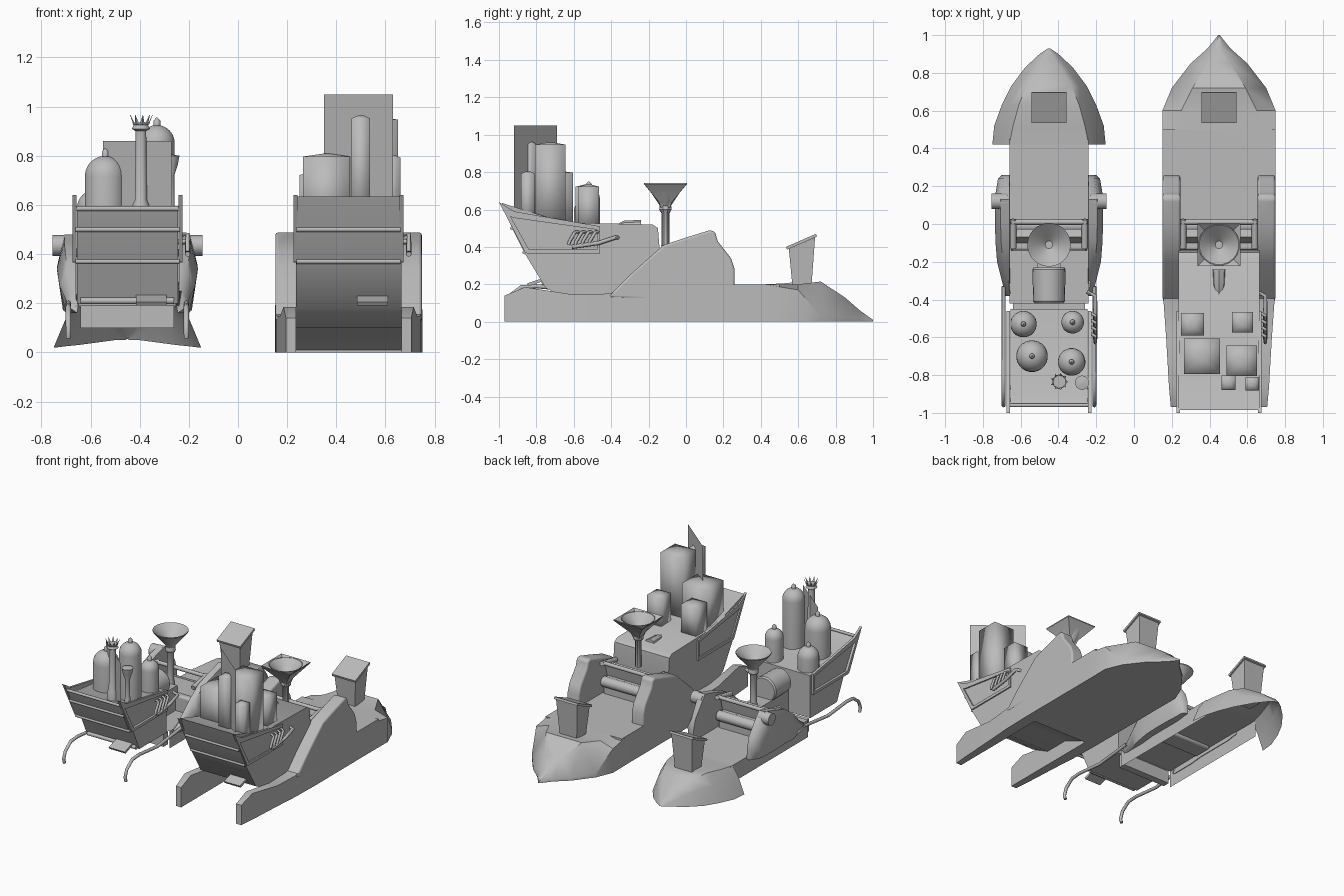
import bpy, bmesh, math
from mathutils import Vector

cube = bpy.data.objects.get("Cube")
if cube:
    bpy.data.objects.remove(cube, do_unlink=True)

grey = bpy.data.materials.new("plain grey")
grey.use_nodes = True
GREY = (0.5, 0.5, 0.5, 1)
grey.diffuse_color = GREY
grey.node_tree.nodes["Principled BSDF"].inputs["Base Color"].default_value = GREY


def finish(name, bm, smooth=35, bevel=0):
    bmesh.ops.recalc_face_normals(bm, faces=bm.faces)
    mesh = bpy.data.meshes.new(name)
    bm.to_mesh(mesh)
    bm.free()
    mesh.materials.append(grey)
    ob = bpy.data.objects.new(name, mesh)
    bpy.context.collection.objects.link(ob)
    bpy.ops.object.select_all(action="DESELECT")
    ob.select_set(True)
    bpy.context.view_layer.objects.active = ob
    if bevel:
        mod = ob.modifiers.new("Rounding", "BEVEL")
        mod.width, mod.segments = bevel, 3
    bpy.ops.object.shade_smooth_by_angle(angle=math.radians(smooth))
    return ob


def loft(name, rings, closed=True, caps=True, **kw):
    """Skin a list of equally long point rings."""
    bm = bmesh.new()
    rows = [[bm.verts.new(p) for p in ring] for ring in rings]
    n = len(rows[0])
    for a, b in zip(rows, rows[1:]):
        for i in range(n if closed else n - 1):
            j = (i + 1) % n
            bm.faces.new((a[i], a[j], b[j], b[i]))
    if caps:
        bm.faces.new(rows[0])
        bm.faces.new(rows[-1])
    return finish(name, bm, **kw)


def prism(name, profile, x0, x1, **kw):
    """Extrude a (y, z) profile across x."""
    return loft(name, [[(x, y, z) for y, z in profile] for x in (x0, x1)], **kw)


def box(name, x0, x1, y0, y1, z0, z1, **kw):
    return prism(name, [(y0, z0), (y1, z0), (y1, z1), (y0, z1)], x0, x1, **kw)


def lathe(name, x, y, profile, sides=24, **kw):
    """Spin (radius, z) points; four sides give a square tower."""
    k = math.sqrt(2) if sides == 4 else 1
    turn = math.tau / sides
    return loft(name, [[(x + k * r * math.cos((i + .5) * turn), y + k * r * math.sin((i + .5) * turn), z)
                        for i in range(sides)] for r, z in profile], **kw)


def barrel(name, x, z, profile, sides):
    """Spin (y, radius) points about an axis along y."""
    angles = [math.tau * k / sides for k in range(sides)]
    return loft(name, [[(x + r * math.cos(a), y, z + r * math.sin(a)) for a in angles] for y, r in profile])


def tube(name, points, r, sides=8):
    rings = []
    pts = [Vector(p) for p in points]
    for i, p in enumerate(pts):
        d = (pts[min(i + 1, len(pts) - 1)] - pts[max(i - 1, 0)]).normalized()
        u = d.orthogonal().normalized() if i == 0 else (u - d * u.dot(d)).normalized()
        v = d.cross(u)
        rings.append([p + r * (math.cos(a) * u + math.sin(a) * v)
                      for a in (math.tau * k / sides for k in range(sides))])
    return loft(name, rings, smooth=50)


def dome(r, base, top, steps=6, point=0.03):
    """Cylinder with a hemispherical roof and a small finial."""
    arc = [(r * math.cos(a), top - r + r * math.sin(a))
           for a in (math.pi / 2 * i / steps for i in range(steps))]
    return [(r, base)] + arc + [(.014, top - .002), (.014, top + point * .6), (.003, top + point)]


# Parts shared by both sleds
def common_parts(cx, tag, plate_top):
    # storage box with slanted lid on the bow
    loft(tag + "_bow_box", [[(cx - w, y0, z0), (cx + w, y0, z0), (cx + w, y1, z1), (cx - w, y1, z1)]
                            for w, y0, z0, y1, z1 in ((.065, .57, .18, .67, .18), (.082, .55, .39, .69, .45))])
    prism(tag + "_bow_lid", [(.54, .385), (.70, .455), (.695, .47), (.535, .4)], cx - .092, cx + .092)
    # bench with rolled front and low back
    box(tag + "_seat", cx - .2, cx + .2, -.14, 0, .18, .31, bevel=.015)
    tube(tag + "_seat_roll", [(cx - .2, -.01, .28), (cx + .2, -.01, .28)], .035, 14)
    prism(tag + "_seat_back", [(-.14, .2), (-.07, .2), (-.03, .39), (-.07, .4)], cx - .2, cx + .2)
    tube(tag + "_back_rail", [(cx - .2, .01, .42), (cx + .2, .01, .42)], .014)
    for s in (-1, 1):
        tube(tag + "_arm_post", [(cx + s * .19, .025, .42), (cx + s * .19, -.13, .39)], .017)
    # diagonal back plate
    loft(tag + "_back_plate", [[(cx - .1, -.69, z), (cx + .18, -.92, z)] for z in (.5, plate_top)],
         closed=False, caps=False)
    # rear step
    prism(tag + "_rear_step", [(-.84, .19), (-.7, .24), (-.7, .255), (-.85, .205)], cx + .035, cx + .16)
    # side pipes
    x = cx + .245
    tube(tag + "_pipe", [(cx + .2, -.36, .45), (x, -.38, .45), (x, -.47, .42), (x, -.61, .4)], .011)
    for i in range(4):
        y = -.5 - i * .036
        tube(tag + "_pipe_hook", [(x, y - .02, .41), (x, y - .015, .43), (x, y + .015, .48), (x - .03, y + .03, .48)], .009)


def hull_trim(cx, tag, half):
    # slanted rails, transom ribs and corner posts
    for s in (-1, 1):
        a, b = sorted((cx + s * (half - .005), cx + s * (half + .012)))
        prism(tag + "_top_rail", [(-1, .64), (-.92, .59), (-.46, .51), (-.46, .49), (-.92, .555), (-.96, .57)], a, b)
        prism(tag + "_low_rail", [(-.86, .385), (-.85, .365), (-.46, .365), (-.46, .385)], a, b)
        prism(tag + "_corner_post", [(-1, .64), (-.97, .62), (-.83, .37), (-.86, .37)], a, b)
        prism(tag + "_front_post", [(-.475, .37), (-.46, .37), (-.46, .51), (-.475, .51)], a, b)
    for y, z in ((-.865, .37), (-.93, .5)):
        tube(tag + "_transom_rib", [(cx - half, y, z), (cx + half, y, z)], .01)


# Angular sled ------------------------------------------------------------
B = .45
common_parts(B, "angular", 1.05)
# solid base, closed bow and stem
box("angular_base", B - .298, B + .298, -.22, .5, 0, .2)
bow = [(.42, .298, .21, .2, .2), (.6, .3, .2, .2, .17), (.72, .25, .14, .215, .03), (.85, .15, .06, .13, .02),
       (.93, .06, .02, .06, .015), (1, .004, .002, .01, .005)]
loft("angular_bow", [[(B - w, y, 0), (B + w, y, 0), (B + w, y, e), (B + t, y, z),
                      (B - t, y, z), (B - w, y, e)] for y, w, t, z, e in bow], smooth=40)
# skis and side cowls
cowl = [(-.42, .13), (-.38, .17), (-.3, .25), (-.2, .34), (-.12, .41), (0, .45), (.13, .49), (.155, .48),
        (.17, .43), (.24, .34), (.26, .28), (.26, .15), (-.22, .12)]
for s in (-1, 1):
    skis = [(-.97, .255, .14), (-.86, .265, .185), (-.6, .28, .145), (-.42, .293, .15), (-.2, .298, .19)]
    loft("angular_ski", [[(B + s * .215, y, 0), (B + s * w, y, 0), (B + s * w, y, h), (B + s * .215, y, h)]
                         for y, w, h in skis])
    a, b = sorted((B + s * .205, B + s * .298))
    prism("angular_cowl", cowl, a, b, smooth=40, bevel=.012)
# stern hull with a belly running down into the base
prism("angular_hull", [(-.985, .635), (-.93, .5), (-.865, .37), (-.75, .18), (-.6, .1), (-.42, .1), (-.2, .0),
                       (-.13, .25), (-.15, .5), (-.18, .52), (-.65, .53)], B - .215, B + .215, smooth=45)
hull_trim(B, "angular", .212)
# square towers with shallow pointed roofs
for name, x, y, r, top in (("small_tower", .31, -.53, .06, .73), ("side_tower", .575, -.52, .055, .73),
                           ("wide_tower", .36, -.7, .095, .805), ("tall_tower", .57, -.725, .081, .955),
                           ("crown_tower", .5, -.84, .038, .96), ("thin_tower", .625, -.845, .036, .8)):
    lathe("angular_" + name, x, y, [(r, .48), (r, top - .008), (.012, top + .004)], 4, smooth=95)
# square funnel on a stalk
lathe("angular_stalk", B, -.11, [(.02, .4), (.02, .58), (.035, .6), (.03, .63)], 8)
lathe("angular_funnel", B, -.11, [(.025, .61), (.035, .64), (.113, .735), (.113, .742), (.02, .66)], 4)
lathe("angular_funnel_bowl", B, -.11, [(.03, .62), (.11, .738), (.105, .738), (.02, .66)], 20)
# flask lying on the deck
barrel("angular_flask", B, .505, [(-.24, .04), (-.33, .035), (-.36, .02), (-.43, .018)], 8)

# Rounded sled ------------------------------------------------------------
A = -.45
common_parts(A, "rounded", .86)
# open deck shell with flared bow
loft("rounded_deck", [[(A - .21, y, .08), (A - .21, y, .2), (A + .21, y, .2), (A + .21, y, .08)]
                      for y in (-.42, .45)], closed=False, caps=False)
box("rounded_cross_beam", A - .19, A + .19, -.46, -.41, .1, .19)
prow = [(.42, .3, .21, .2, .02), (.52, .29, .19, .205, .02), (.63, .25, .16, .215, .025), (.73, .2, .12, .2, .03),
        (.83, .125, .06, .14, .04), (.9, .05, .02, .08, .05), (.93, .006, .003, .055, .05)]
loft("rounded_bow", [[(A - w, y, e), (A - (w + t) / 2, y, e + (z - e) * .6), (A - t, y, z), (A + t, y, z),
                      (A + (w + t) / 2, y, e + (z - e) * .6), (A + w, y, e)] for y, w, t, z, e in prow],
     closed=False, caps=False, smooth=50)
# tapering cowls with curled knobs, and hooked skids
arch = [(-.38, .23, .16, .19), (-.3, .25, .16, .25), (-.2, .275, .16, .34), (-.1, .283, .17, .41),
        (.02, .287, .17, .45), (.13, .285, .17, .48), (.17, .282, .17, .43), (.24, .27, .18, .34), (.26, .25, .18, .27)]
for s in (-1, 1):
    loft("rounded_cowl", [[(A + s * .205, y, lo), (A + s * (w - .025), y, lo), (A + s * w, y, lo * .4 + hi * .6),
                           (A + s * (w - .03), y, hi), (A + s * .21, y, hi)] for y, w, lo, hi in arch], smooth=60)
    tube("rounded_cowl_knob", [(A + s * x, .12, .435) for x in (.22, .29, .305)], .042, 14)
    x = A + s * .24
    tube("rounded_skid", [(x, -.33, .2), (x, -.6, .17), (x, -.8, .19), (x, -.88, .185), (x, -.94, .14),
                          (x, -.96, .09), (x, -.95, .06)], .011)
# stern bin
prism("rounded_bin", [(-.96, .575), (-.93, .5), (-.865, .37), (-.83, .37), (-.75, .2), (-.45, .2), (-.45, .5),
                      (-.9, .55)], A - .205, A + .205)
hull_trim(A, "rounded", .212)
tube("rounded_bin_lip", [(A - .21, -.96, .585), (A + .21, -.96, .585)], .01)
tube("rounded_bin_sill", [(A - .19, -.76, .21), (A + .19, -.76, .21)], .014)
# domed tanks
for name, x, y, r, top in (("wide_tank", -.54, -.7, .084, .8), ("tall_tank", -.33, -.73, .073, .925),
                           ("side_tank", -.325, -.52, .06, .72), ("small_tank", -.585, -.53, .07, .66)):
    lathe("rounded_" + name, x, y, dome(r, .49, top), smooth=45)
# crown chimney with a ring of spikes
lathe("rounded_chimney", -.395, -.835, [(.035, .52), (.035, .6), (.025, .62), (.022, .9), (.038, .91),
                                        (.03, .925), (.036, .935)], 14)
for i in range(9):
    a = math.tau * i / 9
    c, d = math.cos(a), math.sin(a)
    loft("rounded_crown_spike", [[(-.395 + c * r - d * w, -.835 + d * r + c * w, z) for r, w, z in ring]
                                 for ring in (((.028, -.011, .925), (.028, .011, .925), (.034, 0, .93)),
                                              ((.045, -.001, .965), (.045, .001, .965), (.047, 0, .965)))])
# goblet post
lathe("rounded_goblet", -.275, -.84, [(.03, .52), (.018, .56), (.016, .72), (.03, .76), (.038, .8), (.01, .805)], 14)
# round funnel on a stalk
lathe("rounded_stalk", A, -.11, [(.028, .35), (.022, .4), (.022, .58), (.034, .6), (.03, .63)], 16)
lathe("rounded_funnel", A, -.11, [(.025, .61), (.035, .64), (.115, .735), (.115, .742), (.02, .66)], 28)
# barrel behind the seat
barrel("rounded_barrel", A, .43, [(-.23, .08), (-.24, .088), (-.41, .084), (-.42, .075)], 20)
box("rounded_barrel_stand", A - .06, A + .06, -.42, -.12, .2, .37)
